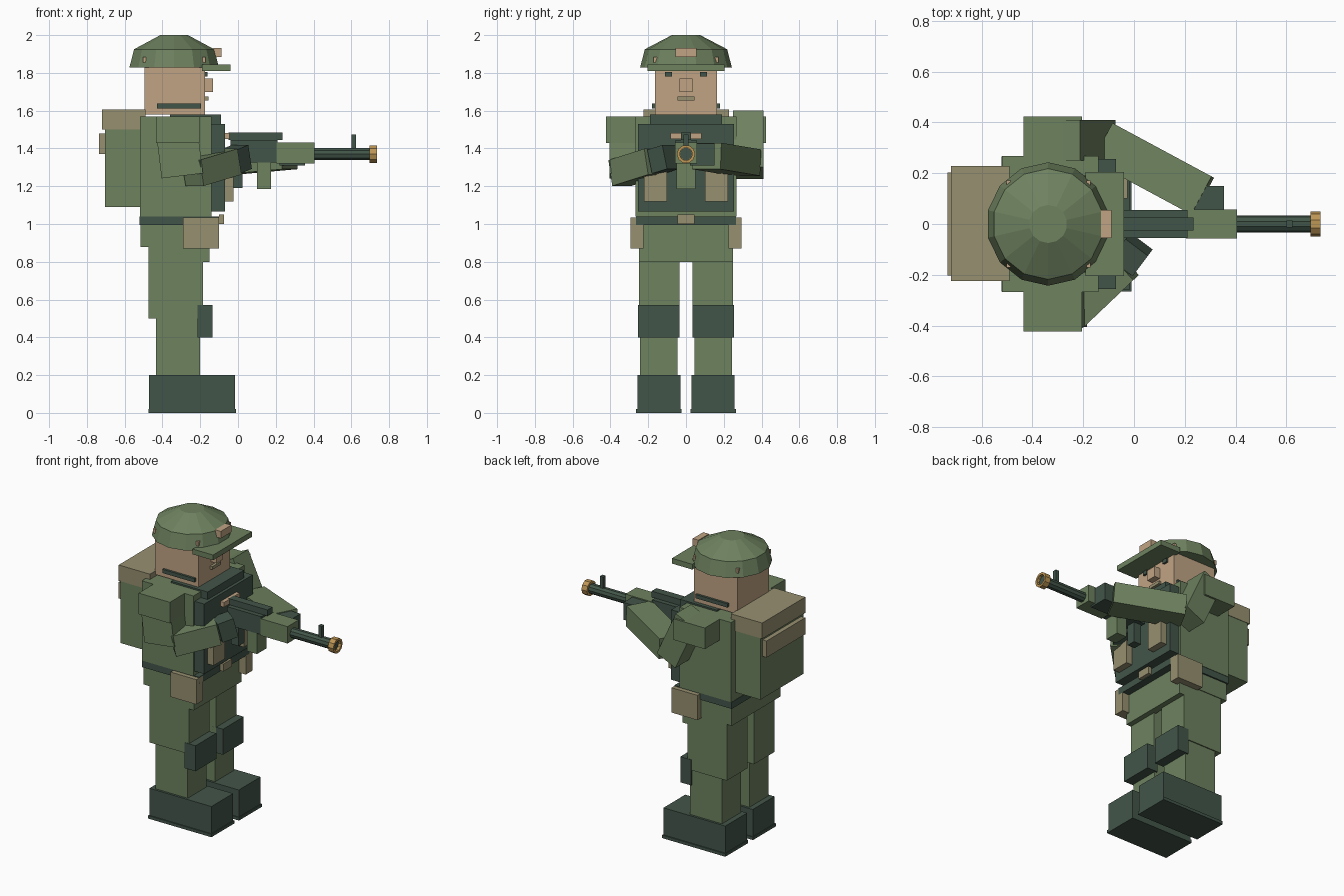
import bpy, bmesh, math
from mathutils import Vector, Matrix

if "Cube" in bpy.data.objects:
    bpy.data.objects.remove(bpy.data.objects["Cube"])


def material(name, r, g, b):
    m = bpy.data.materials.new(name)
    lin = [((c / 255 + 0.055) / 1.055) ** 2.4 for c in (r, g, b)]
    m.diffuse_color = (*lin, 1)
    m.use_nodes = True
    m.node_tree.nodes["Principled BSDF"].inputs["Base Color"].default_value = m.diffuse_color
    return m


GREEN = material("uniform_green", 110, 130, 95)
DARK = material("dark_green", 66, 85, 73)
KHAKI = material("khaki", 150, 144, 112)
SKIN = material("skin", 192, 164, 132)
BRASS = material("brass", 190, 150, 85)


def finish(bm, name, mat):
    bmesh.ops.recalc_face_normals(bm, faces=bm.faces)
    me = bpy.data.meshes.new(name)
    bm.to_mesh(me)
    bm.free()
    me.materials.append(mat)
    ob = bpy.data.objects.new(name, me)
    bpy.context.collection.objects.link(ob)
    return ob


def box(name, mat, x, y, z):
    """Axis-aligned block from (min, max) ranges."""
    bm = bmesh.new()
    bmesh.ops.create_cube(bm, size=1)
    for v in bm.verts:
        v.co = [(r[0] + r[1]) / 2 + c * (r[1] - r[0]) for r, c in zip((x, y, z), v.co)]
    return finish(bm, name, mat)


def pair(name, mat, x, y, z):
    """Block on the left and its mirror on the right."""
    box("left_" + name, mat, x, y, z)
    box("right_" + name, mat, x, (-y[1], -y[0]), z)


def limb(name, mat, a, b, width, height, up=(0, 0, 1)):
    """Block running from point a to point b."""
    a, b = Vector(a), Vector(b)
    d = (b - a).normalized()
    side = Vector(up).cross(d).normalized()
    top = d.cross(side)
    rot = Matrix((side, top, d)).transposed()
    bm = bmesh.new()
    bmesh.ops.create_cube(bm, size=1)
    for v in bm.verts:
        c = v.co
        v.co = (a + b) / 2 + rot @ Vector((c.x * width, c.y * height, c.z * (b - a).length))
    return finish(bm, name, mat)


def lathe(name, mat, profile, sides, origin, axis, phase=0.0):
    """Stacked rings of (radius, position) along x or z, with capped ends."""
    bm = bmesh.new()
    rings = []
    for r, h in profile:
        ring = []
        for i in range(sides):
            t = phase + 2 * math.pi * i / sides
            u, w = r * math.cos(t), r * math.sin(t)
            co = Vector((u, w, h)) if axis == "z" else Vector((h, u, w))
            ring.append(bm.verts.new(co + Vector(origin)))
        rings.append(ring)
    for p, q in zip(rings, rings[1:]):
        for i in range(sides):
            j = (i + 1) % sides
            bm.faces.new((p[i], p[j], q[j], q[i]))
    bm.faces.new(rings[0])
    bm.faces.new(rings[-1])
    return finish(bm, name, mat)


# Legs and boots
pair("sole", DARK, (-0.475, -0.01), (0.025, 0.265), (0, 0.02))
pair("boot", DARK, (-0.47, -0.015), (0.03, 0.258), (0.02, 0.2))
pair("lower_leg", GREEN, (-0.435, -0.2), (0.045, 0.243), (0.2, 0.5))
pair("upper_leg", GREEN, (-0.475, -0.185), (0.035, 0.25), (0.5, 0.9))
pair("knee_pad", DARK, (-0.215, -0.135), (0.035, 0.253), (0.4, 0.57))

# Hips and belt
box("hips", GREEN, (-0.515, -0.15), (-0.255, 0.255), (0.877, 1.0))
box("front_flap", GREEN, (-0.2, -0.15), (-0.25, 0.25), (0.8, 0.9))
box("belt", DARK, (-0.522, -0.1), (-0.265, 0.265), (0.995, 1.04))
box("buckle", KHAKI, (-0.1, -0.075), (-0.045, 0.045), (1.0, 1.05))
pair("hip_pouch", KHAKI, (-0.29, -0.1), (0.225, 0.295), (0.87, 1.035))

# Torso and vest
box("torso", GREEN, (-0.52, -0.14), (-0.268, 0.268), (1.04, 1.57))
box("vest", DARK, (-0.15, -0.07), (-0.255, 0.255), (1.065, 1.53))
box("collar", DARK, (-0.36, -0.09), (-0.19, 0.19), (1.53, 1.58))
pair("vest_pouch", KHAKI, (-0.07, -0.025), (0.1, 0.222), (1.12, 1.32))

# Backpack
box("backpack", GREEN, (-0.705, -0.52), (-0.225, 0.225), (1.09, 1.5))
box("backpack_lid", KHAKI, (-0.72, -0.49), (-0.225, 0.228), (1.5, 1.605))
box("backpack_pocket", KHAKI, (-0.735, -0.705), (-0.203, 0.203), (1.37, 1.48))

# Head and face
box("head", SKIN, (-0.495, -0.175), (-0.165, 0.165), (1.58, 1.86))
box("nose", SKIN, (-0.175, -0.133), (-0.035, 0.035), (1.7, 1.77))
box("mouth", KHAKI, (-0.175, -0.157), (-0.045, 0.045), (1.655, 1.675))
pair("eye", DARK, (-0.175, -0.162), (0.075, 0.11), (1.78, 1.805))
pair("chin_strap", DARK, (-0.43, -0.195), (0.165, 0.18), (1.612, 1.637))

# Helmet with brim, badge and rivets
lathe("helmet", GREEN, [(0.243, 1.828), (0.218, 1.925), (0.075, 2.0)],
      14, (-0.338, 0, 0), "z", math.pi / 2)
box("helmet_brim", GREEN, (-0.19, -0.04), (-0.205, 0.205), (1.81, 1.845))
box("helmet_badge", SKIN, (-0.13, -0.088), (-0.055, 0.055), (1.885, 1.932))
for rx, nm in ((-0.495, "back"), (-0.18, "front")):
    pair(nm + "_rivet", SKIN, (rx - 0.008, rx + 0.008), (0.14, 0.172), (1.855, 1.885))

# Shoulders and arms
pair("shoulder", GREEN, (-0.435, -0.205), (0.25, 0.423), (1.43, 1.57))
limb("right_upper_arm", GREEN, (-0.325, -0.335, 1.5), (-0.295, -0.335, 1.255), 0.14, 0.22, (1, 0, 0))
limb("right_forearm", GREEN, (-0.24, -0.35, 1.27), (-0.04, -0.16, 1.33), 0.14, 0.14)
limb("right_glove", DARK, (-0.04, -0.16, 1.33), (0.02, -0.08, 1.355), 0.11, 0.13)
limb("left_upper_arm", GREEN, (-0.28, 0.33, 1.57), (-0.14, 0.33, 1.27), 0.16, 0.15, (1, 0, 0))
limb("left_forearm", GREEN, (-0.12, 0.32, 1.325), (0.27, 0.11, 1.36), 0.17, 0.14)
box("left_glove", DARK, (0.22, 0.355), (0.02, 0.15), (1.31, 1.425))

# Rifle
box("receiver", DARK, (-0.04, 0.21), (-0.056, 0.056), (1.325, 1.445))
box("top_rail", DARK, (-0.05, 0.235), (-0.026, 0.026), (1.445, 1.485))
box("rear_plate", SKIN, (-0.07, -0.045), (-0.083, 0.083), (1.45, 1.482))
box("grip", DARK, (-0.03, 0.025), (-0.03, 0.03), (1.19, 1.34))
box("magazine", GREEN, (0.1, 0.175), (-0.05, 0.05), (1.185, 1.34))
box("handguard", GREEN, (0.205, 0.405), (-0.058, 0.058), (1.32, 1.432))
lathe("barrel", DARK, [(0.033, 0.4), (0.033, 0.71)], 10, (0, 0, 1.37), "x")
lathe("muzzle", BRASS, [(0.03, 0.695), (0.049, 0.695), (0.049, 0.735), (0.034, 0.735), (0.034, 0.712)],
      10, (0, 0, 1.37), "x")
lathe("bore", DARK, [(0.033, 0.7), (0.033, 0.716)], 10, (0, 0, 1.37), "x")
box("front_sight", DARK, (0.6, 0.625), (-0.013, 0.013), (1.39, 1.475))
